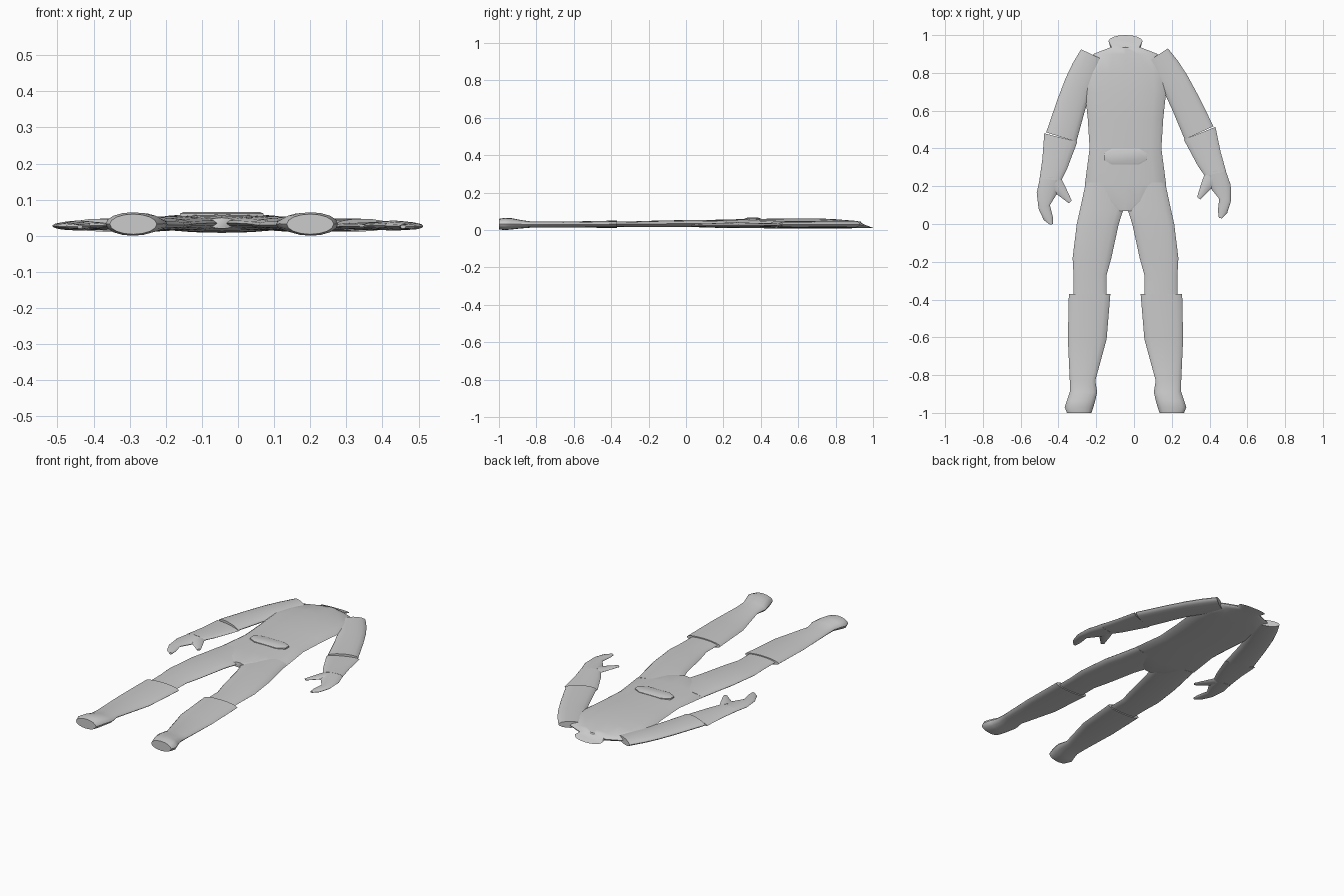
import bpy, bmesh, math
from mathutils import Vector, Matrix

cube = bpy.data.objects.get("Cube")
if cube:
    bpy.data.objects.remove(cube, do_unlink=True)

SPINE = -0.045                      # the figure's own centre line
SIDES = (("right", -1), ("left", 1))

grey = bpy.data.materials.new("suit grey")
grey.use_nodes = True
grey.diffuse_color = (0.6, 0.6, 0.6, 1)
grey.node_tree.nodes["Principled BSDF"].inputs["Base Color"].default_value = grey.diffuse_color


def finish(name, bm):
    """Turn a bmesh into a smooth shaded object with sharp creases."""
    bmesh.ops.recalc_face_normals(bm, faces=bm.faces)
    mesh = bpy.data.meshes.new(name)
    bm.to_mesh(mesh)
    bm.free()
    mesh.materials.append(grey)
    obj = bpy.data.objects.new(name, mesh)
    bpy.context.collection.objects.link(obj)
    bpy.ops.object.select_all(action="DESELECT")
    obj.select_set(True)
    bpy.context.view_layer.objects.active = obj
    bpy.ops.object.shade_smooth_by_angle(angle=math.radians(40))
    return obj


def loft(name, sections, place, end_slant=0, count=16):
    """Skin flattened oval rings; a section is (inner edge, outer edge, bottom, top)."""
    bm = bmesh.new()
    rings = []
    for index, (inner, outer, low, high) in enumerate(sections):
        a, b = place(inner), place(outer)
        middle, reach = (a + b) / 2, (b - a) / 2
        slant = end_slant if index == len(sections) - 1 else 0
        ring = []
        for step in range(count):
            angle = math.tau * step / count
            flat = middle + reach * math.cos(angle)
            rise = math.sin(angle)
            height = (low + high) / 2 + (high - low) / 2 * rise
            ring.append(bm.verts.new((flat.x, flat.y - slant * rise, height)))
        rings.append(ring)
    for lower, upper in zip(rings, rings[1:]):
        for i in range(count):
            j = (i + 1) % count
            bm.faces.new((lower[i], lower[j], upper[j], upper[i]))
    bm.faces.new(rings[0])
    bm.faces.new(rings[-1])
    return finish(name, bm)


def level(rows):
    """Sections square to the body, from rows of (y, inner, outer, bottom, top)."""
    return [((inner, y), (outer, y), low, high) for y, inner, outer, low, high in rows]


def tapered(edges, start, end):
    """Sections from edge pairs, with thickness blended from start to end."""
    last = len(edges) - 1
    sections = []
    for i, (inner, outer) in enumerate(edges):
        low, high = Vector(start).lerp(Vector(end), i / last)
        sections.append((inner, outer, low, high))
    return sections


def body_side(side):
    return lambda p: Vector((SPINE + side * p[0], p[1]))


def arm_side(side):
    """The left arm swings a little further out from the shoulder."""
    pivot = Vector((0.195, 0.85))
    swing = Matrix.Rotation(math.radians(7.5 if side > 0 else 0), 2)

    def place(p):
        x, y = pivot + swing @ (Vector(p) - pivot)
        return Vector((SPINE + side * x, y))
    return place


# Torso with the slanted neck opening
torso = [(0.07, 0.04, 0.02, 0.05), (0.12, 0.17, 0.014, 0.054), (0.21, 0.215, 0.01, 0.057),
         (0.4, 0.19, 0.01, 0.06), (0.56, 0.2, 0.008, 0.063), (0.7, 0.215, 0.008, 0.063),
         (0.8, 0.21, 0.008, 0.058), (0.9, 0.17, 0.01, 0.05), (0.935, 0.08, 0.01, 0.045),
         (0.968, 0.09, 0.012, 0.036)]
loft("torso", level([(y, -w, w, low, high) for y, w, low, high in torso]),
     body_side(1), end_slant=0.032)

# Legs and boots
leg = level([(0.22, 0.03, 0.21, 0.015, 0.052), (0.08, 0.01, 0.24, 0.015, 0.054),
             (0, 0.036, 0.258, 0.016, 0.054), (-0.18, 0.075, 0.28, 0.016, 0.05),
             (-0.27, 0.1, 0.275, 0.016, 0.047), (-0.39, 0.1, 0.275, 0.018, 0.045)])
boot = level([(-0.37, 0.08, 0.3, 0.012, 0.051), (-0.61, 0.1, 0.305, 0.013, 0.046),
              (-0.83, 0.16, 0.295, 0.013, 0.046), (-0.89, 0.15, 0.295, 0.008, 0.055),
              (-0.935, 0.16, 0.31, 0.003, 0.064), (-0.97, 0.17, 0.322, 0, 0.065),
              (-1, 0.18, 0.31, 0.004, 0.06)])

# Arm edges, listed as inner point and outer point from shoulder to fingertip
upper_arm = [((0.12, 0.87), (0.235, 0.925)), ((0.15, 0.76), (0.28, 0.85)),
             ((0.19, 0.68), (0.318, 0.77)), ((0.215, 0.6), (0.36, 0.66)),
             ((0.26, 0.435), (0.42, 0.485))]
forearm = [((0.255, 0.435), (0.43, 0.48)), ((0.31, 0.29), (0.44, 0.345)),
           ((0.34, 0.23), (0.455, 0.24))]
palm = [((0.34, 0.25), (0.452, 0.25)), ((0.36, 0.165), (0.47, 0.165)),
        ((0.4, 0.1), (0.46, 0.08)), ((0.385, 0.04), (0.432, 0.02)),
        ((0.385, 0), (0.4, -0.004))]
thumb = [((0.345, 0.25), (0.4, 0.18)), ((0.315, 0.19), (0.36, 0.155)),
         ((0.285, 0.125), (0.3, 0.11))]

for label, side in SIDES:
    loft(label + "_leg", leg, body_side(side))
    loft(label + "_boot", boot, body_side(side))
    arm = arm_side(side)
    loft(label + "_upper_arm", tapered(upper_arm, (0.012, 0.05), (0.012, 0.047)), arm)
    loft(label + "_forearm", tapered(forearm, (0.016, 0.036), (0.015, 0.042)), arm)
    loft(label + "_hand", tapered(palm, (0.014, 0.042), (0.02, 0.03)), arm, count=12)
    loft(label + "_thumb", tapered(thumb, (0.018, 0.04), (0.024, 0.032)), arm, count=8)

# Belt buckle: a raised long octagon with a bevelled face
bm = bmesh.new()
corners = [(0.115, 0.018), (0.07, 0.043)]
quarter = corners + [(-x, y) for x, y in reversed(corners)]
outline = quarter + [(-x, -y) for x, y in quarter]
plate = bm.faces.new([bm.verts.new((SPINE + x, 0.357 + y, 0.045)) for x, y in outline])
raised = bmesh.ops.extrude_face_region(bm, geom=[plate])["geom"]
bmesh.ops.translate(bm, verts=[v for v in raised if isinstance(v, bmesh.types.BMVert)],
                    vec=(0, 0, 0.017))
top = [f for f in raised if isinstance(f, bmesh.types.BMFace)]
bmesh.ops.inset_region(bm, faces=top, thickness=0.012, depth=0.004)
finish("belt_buckle", bm)
